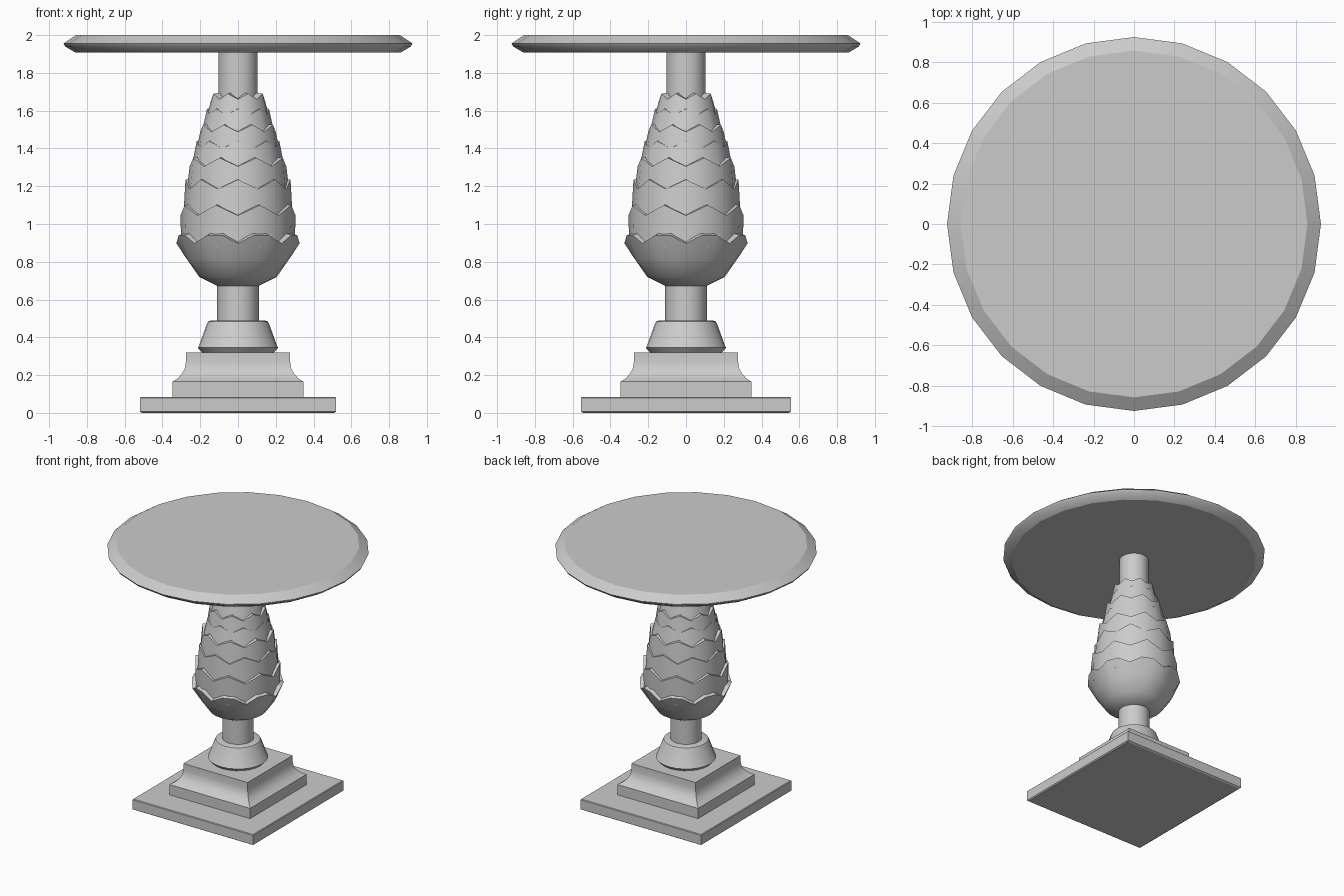
import bpy
import bmesh
from math import cos, sin, pi, sqrt, radians

if "Cube" in bpy.data.objects:
    bpy.data.objects.remove(bpy.data.objects["Cube"])


def lathe(name, profile, sides, start=0.0, dip=0.0, is_valley=None,
          caps=(True, True), scale=(1, 1), angle=30):
    """Revolve (radius, z, wave) points; wave=1 rings get notched by dip."""
    bm = bmesh.new()
    rings = []
    for p in profile:
        r, z = p[0], p[1]
        wave = p[2] if len(p) > 2 else 0
        ring = []
        for k in range(sides):
            a = start + 2 * pi * k / sides
            drop = dip * wave if is_valley and is_valley(k) else 0
            ring.append(bm.verts.new((r * cos(a) * scale[0], r * sin(a) * scale[1], z - drop)))
        rings.append(ring)
    for lo, hi in zip(rings, rings[1:]):
        for k in range(sides):
            j = (k + 1) % sides
            bm.faces.new((lo[k], lo[j], hi[j], hi[k]))
    if caps[0]:
        bm.faces.new(rings[0][::-1])
    if caps[1]:
        bm.faces.new(rings[-1])
    mesh = bpy.data.meshes.new(name)
    bm.to_mesh(mesh)
    bm.free()
    mesh.shade_smooth()
    mesh.set_sharp_from_angle(angle=radians(angle))
    obj = bpy.data.objects.new(name, mesh)
    bpy.context.collection.objects.link(obj)
    return obj


def square(name, profile, scale=(1, 1)):
    """Four-sided lathe whose profile gives half-widths."""
    pts = [(w * sqrt(2), z) for w, z in profile]
    return lathe(name, pts, 4, start=pi / 4, scale=scale)


# Square base
square("base_plate", [(0.51, 0.0), (0.52, 0.007), (0.52, 0.08), (0.515, 0.085)],
       scale=(1.0, 1.068))
square("stepped_plinth", [(0.347, 0.08), (0.347, 0.165), (0.32, 0.182), (0.298, 0.205),
                          (0.282, 0.235), (0.276, 0.27), (0.276, 0.32)])

# Turned collar and shaft
lathe("collar", [(0.185, 0.315), (0.213, 0.345), (0.208, 0.352), (0.165, 0.47),
                 (0.158, 0.483), (0.146, 0.488)], 24)
lathe("lower_shaft", [(0.11, 0.47), (0.11, 0.69)], 24)
lathe("upper_shaft", [(0.104, 1.55), (0.104, 1.915)], 24)

# Scalloped cup under the scales
lathe("scalloped_cup", [(0.11, 0.672), (0.205, 0.72), (0.275, 0.82), (0.326, 0.94, 1),
                        (0.27, 0.958, 1)], 24, dip=0.043,
      is_valley=lambda k: k % 3 == 0, caps=(True, False))

# Overlapping rows of scales: bottom z, bottom radius, rim z, rim radius, notch depth
rows = [(0.88, 0.300, 1.100, 0.305, 0.055),
        (1.03, 0.290, 1.235, 0.278, 0.050),
        (1.17, 0.272, 1.350, 0.256, 0.045),
        (1.28, 0.250, 1.440, 0.218, 0.040),
        (1.38, 0.222, 1.525, 0.200, 0.037),
        (1.47, 0.195, 1.610, 0.164, 0.033),
        (1.56, 0.168, 1.690, 0.141, 0.030)]
for i, (z0, r0, z1, r1, dip) in enumerate(rows):
    lathe(f"scale_row_{i + 1}", [(r0, z0), (r1, z1, 1), (max(r1 - 0.05, 0.09), z1 + 0.006, 1)],
          16, dip=dip, is_valley=lambda k, i=i: k % 2 == i % 2, caps=(True, False))

# Round table top with bevelled rim
lathe("table_top", [(0.86, 1.907), (0.915, 1.94), (0.924, 1.955), (0.857, 2.0)], 24)
